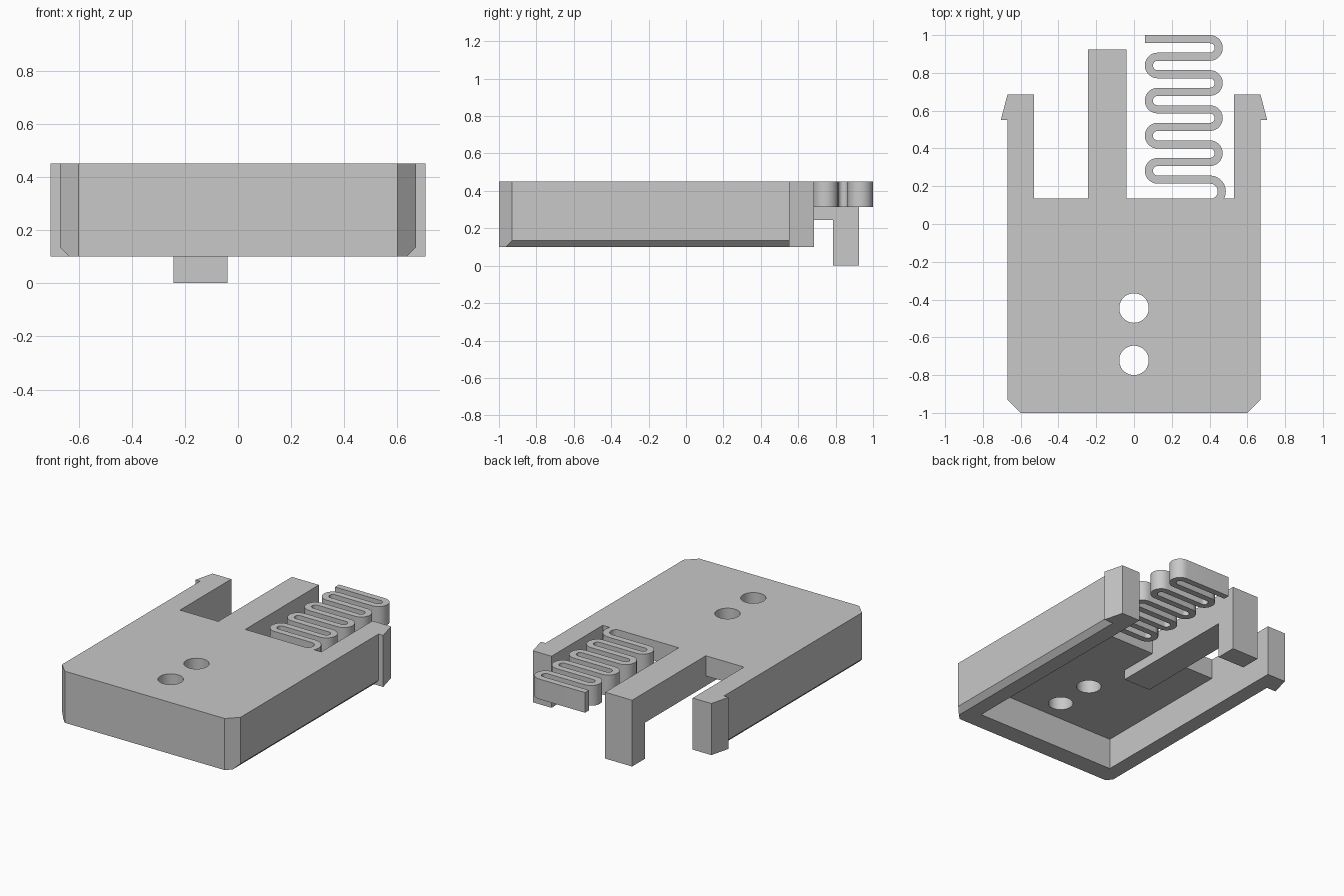
import bpy, bmesh
from math import sin, cos, pi, radians

cube = bpy.data.objects.get("Cube")
if cube:
    bpy.data.objects.remove(cube, do_unlink=True)

grey = bpy.data.materials.new("plain_grey")
grey.use_nodes = True
COLOUR = (0.58, 0.58, 0.58, 1)
grey.diffuse_color = COLOUR
grey.node_tree.nodes["Principled BSDF"].inputs["Base Color"].default_value = COLOUR

BOTTOM, TOP, UNDER = 0.10, 0.45, 0.313    # rim, top face, underside of plate
EDGE = 0.135                              # back edge of the plate
HALF, INNER = 0.67, 0.53                  # outer and inner side wall positions

PLACE = {
    "x": lambda a, b, d: (d, a, b),
    "y": lambda a, b, d: (a, d, b),
    "z": lambda a, b, d: (a, b, d),
}


def finish(name, bm):
    bmesh.ops.recalc_face_normals(bm, faces=bm.faces)
    mesh = bpy.data.meshes.new(name)
    bm.to_mesh(mesh)
    bm.free()
    mesh.materials.append(grey)
    obj = bpy.data.objects.new(name, mesh)
    bpy.context.collection.objects.link(obj)
    return obj


def prism(name, points, axis, lo, hi):
    """Extrude a flat profile along an axis from lo to hi."""
    bm = bmesh.new()
    low = [bm.verts.new(PLACE[axis](a, b, lo)) for a, b in points]
    high = [bm.verts.new(PLACE[axis](a, b, hi)) for a, b in points]
    bm.faces.new(low)
    bm.faces.new(high)
    n = len(points)
    for i in range(n):
        j = (i + 1) % n
        bm.faces.new((low[i], low[j], high[j], high[i]))
    return finish(name, bm)


def select_only(obj):
    bpy.ops.object.select_all(action="DESELECT")
    obj.select_set(True)
    bpy.context.view_layer.objects.active = obj


def cut(obj, cutter):
    cutter.hide_render = True
    mod = obj.modifiers.new("cut", "BOOLEAN")
    mod.operation = "DIFFERENCE"
    mod.solver = "EXACT"
    mod.object = cutter
    select_only(obj)
    bpy.ops.object.modifier_apply(modifier=mod.name)
    bpy.data.objects.remove(cutter, do_unlink=True)


# Housing: outline with clipped front corners and snap hooks at the arm ends
half_outline = [(0.60, -1.0), (HALF, -0.93), (HALF, 0.55), (0.705, 0.55), (HALF, 0.685)]
outline = half_outline + [(-x, y) for x, y in reversed(half_outline)]
housing = prism("housing", outline, "z", BOTTOM, TOP)

# Hollow underside and the open bay between the arms
cut(housing, prism("hollow_cutter", [
    (-0.87, 0), (-0.87, UNDER), (EDGE, UNDER), (EDGE, 0.6), (1.2, 0.6), (1.2, 0)],
    "x", -INNER, INNER))

# Bevel under each side wall, stopping at the hooks
for side in (1, -1):
    cut(housing, prism("bevel_cutter", [
        (side * 0.585, 0.05), (side * 0.72, 0.185), (side * 0.72, 0.05)],
        "y", -1.1, 0.55))

# Screw holes
for y in (-0.445, -0.722):
    ring = [(0.078 * cos(2 * pi * i / 48), y + 0.078 * sin(2 * pi * i / 48)) for i in range(48)]
    cut(housing, prism("hole_cutter", ring, "z", 0.2, 0.6))

# Latch tongue: beam ribbed under the plate, with a post at its free end
prism("latch_tongue", [
    (-0.14, 0.245), (-0.14, UNDER), (EDGE, UNDER), (EDGE, TOP),
    (0.925, TOP), (0.925, 0), (0.785, 0), (0.785, 0.245)],
    "x", -0.243, -0.04)

# Zigzag spring: each path sample is a centre point and its sideways direction
STEPS, WIDTH, PITCH, ROWS = 14, 0.043, 0.0929, 9
LEFT, RIGHT, FIRST = 0.125, 0.402, 0.9785
path = [(0.058, FIRST, 0, 1)]
for row in range(ROWS):
    last = row == ROWS - 1
    sign = 1 if row % 2 == 0 else -1
    radius = 0.0625 if last else PITCH / 2
    cx, cy = (RIGHT if sign > 0 else LEFT), FIRST - row * PITCH - radius
    for i in range(STEPS + 1):
        a = pi / 2 - pi * i / STEPS
        ux, uy = sign * cos(a), sin(a)
        path.append((cx + radius * ux, cy + radius * uy, sign * ux, sign * uy))

bm = bmesh.new()
sections = []
for x, y, nx, ny in path:
    section = []
    for s, z in ((1, UNDER), (1, TOP), (-1, TOP), (-1, UNDER)):
        # the root of the spring is trimmed flush with the plate edge
        py = max(y + s * ny * WIDTH / 2, EDGE)
        section.append(bm.verts.new((x + s * nx * WIDTH / 2, py, z)))
    sections.append(section)
for a, b in zip(sections, sections[1:]):
    for i in range(4):
        j = (i + 1) % 4
        bm.faces.new((a[i], a[j], b[j], b[i]))
bm.faces.new(sections[0])
bm.faces.new(sections[-1])
spring = finish("zigzag_spring", bm)

# Smooth the curved walls, keep hard edges crisp
for obj in (housing, spring):
    select_only(obj)
    bpy.ops.object.shade_smooth_by_angle(angle=radians(30))
